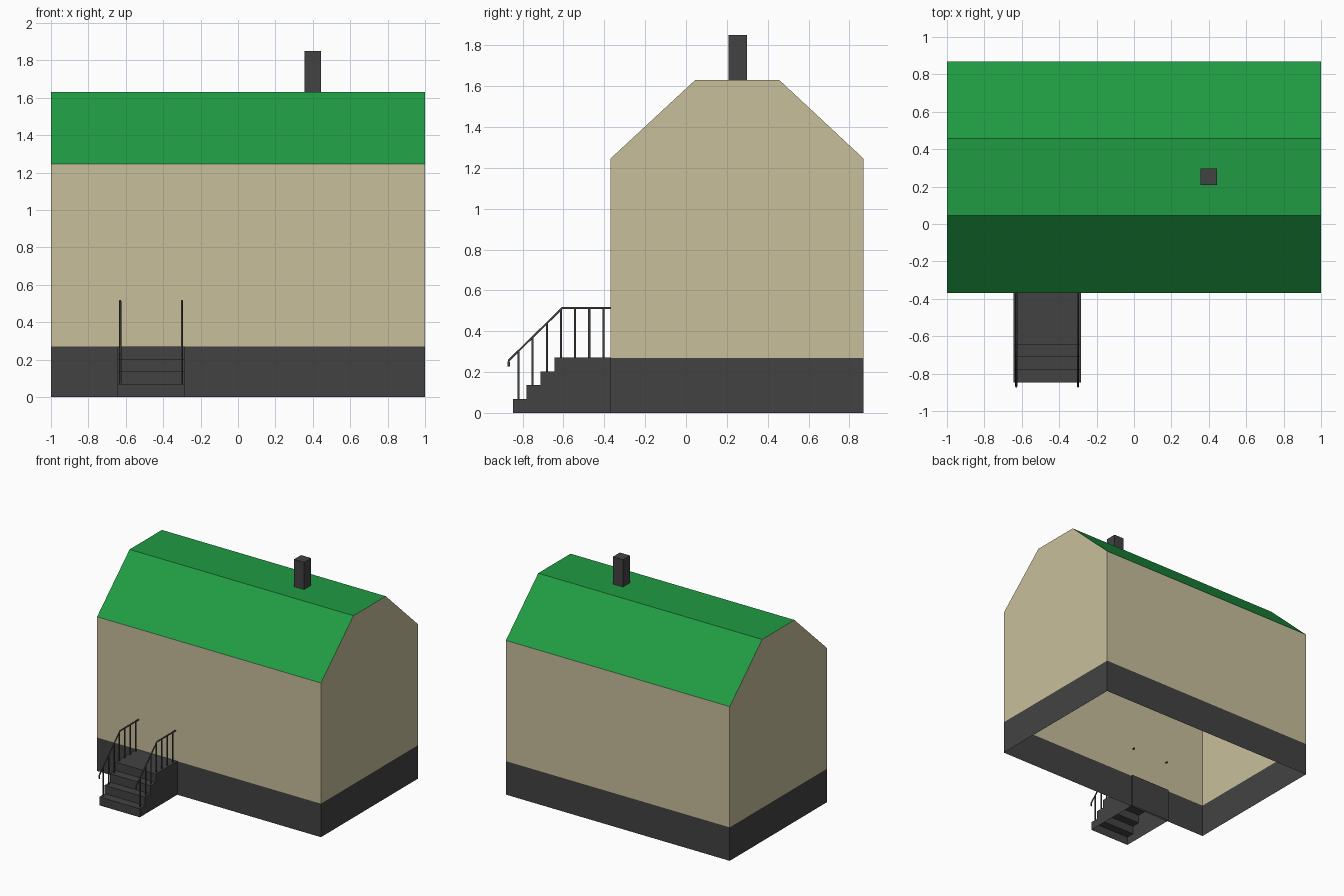
import bpy

if "Cube" in bpy.data.objects:
    bpy.data.objects.remove(bpy.data.objects["Cube"])

# House extents
Y0, Y1, BASE, EAVE, TOP = -0.37, 0.87, 0.27, 1.245, 1.63
R0, R1 = 0.045, 0.457


def material(name, rgb):
    m = bpy.data.materials.new(name)
    m.diffuse_color = (*rgb, 1)
    m.use_nodes = True
    m.node_tree.nodes["Principled BSDF"].inputs["Base Color"].default_value = m.diffuse_color
    return m


BEIGE = material("beige", (0.58, 0.52, 0.33))
GREEN = material("green", (0.014, 0.33, 0.055))
DARK = material("charcoal", (0.055, 0.055, 0.055))


def extrude_x(name, profile, x0, x1, mat, skip=(), caps=True):
    """Sweep a counter-clockwise (y, z) profile along x, leaving out the sides in skip."""
    n = len(profile)
    verts = [(x, y, z) for x in (x0, x1) for y, z in profile]
    faces = [(i, i + n, (i + 1) % n + n, (i + 1) % n)[::-1]
             for i in range(n) if i not in skip]
    if caps:
        faces += [tuple(range(n))[::-1], tuple(range(n, 2 * n))]
    me = bpy.data.meshes.new(name)
    me.from_pydata(verts, [], faces)
    me.validate()
    me.materials.append(mat)
    ob = bpy.data.objects.new(name, me)
    bpy.context.collection.objects.link(ob)
    return ob


# House shell: foundation, walls with gables, and roof, hollow and open below
extrude_x("foundation", [(Y0, 0), (Y1, 0), (Y1, BASE), (Y0, BASE)],
          -1, 1, DARK, skip=(0, 2))
extrude_x("walls", [(Y0, BASE), (Y1, BASE), (Y1, EAVE), (R1, TOP), (R0, TOP), (Y0, EAVE)],
          -1, 1, BEIGE, skip=(0, 2, 3, 4))
extrude_x("roof", [(Y1, EAVE), (R1, TOP), (R0, TOP), (Y0, EAVE)],
          -1, 1, GREEN, skip=(3,), caps=False)

# Chimney
extrude_x("chimney", [(0.208, TOP), (0.298, TOP), (0.298, 1.85), (0.208, 1.85)],
          0.355, 0.445, DARK, skip=(0,))

# Stairs: stepped profile, open underneath
FIRST, RUN, RISE, STEPS = -0.848, 0.068, BASE / 4, 4
profile = [(FIRST, 0), (-0.355, 0), (-0.355, BASE + 0.001)]
for i in reversed(range(STEPS)):
    z = RISE * (i + 1) + 0.001
    profile.append((FIRST + RUN * i, z))
    if i:
        profile.append((FIRST + RUN * i, z - RISE))
extrude_x("stairs", profile, -0.645, -0.283, DARK, skip=(0,))


# Railings: bent handrail plus one baluster per step and along the landing
def railing(name, x):
    cu = bpy.data.curves.new(name, "CURVE")
    cu.dimensions = "3D"
    cu.bevel_depth = 0.006
    cu.bevel_resolution = 1
    cu.use_fill_caps = True
    paths = [[(-0.868, 0.228), (-0.868, 0.257), (-0.606, 0.513), (-0.35, 0.513)]]
    for i in range(7):
        y = -0.82 + 0.0692 * i
        paths.append([(y, RISE * min(i + 1, STEPS)), (y, min(0.513, 0.304 + 0.0676 * i))])
    for path in paths:
        sp = cu.splines.new("POLY")
        sp.points.add(len(path) - 1)
        for p, (y, z) in zip(sp.points, path):
            p.co = (x, y, z, 1)
    cu.materials.append(DARK)
    bpy.context.collection.objects.link(bpy.data.objects.new(name, cu))


railing("left_railing", -0.63)
railing("right_railing", -0.30)
